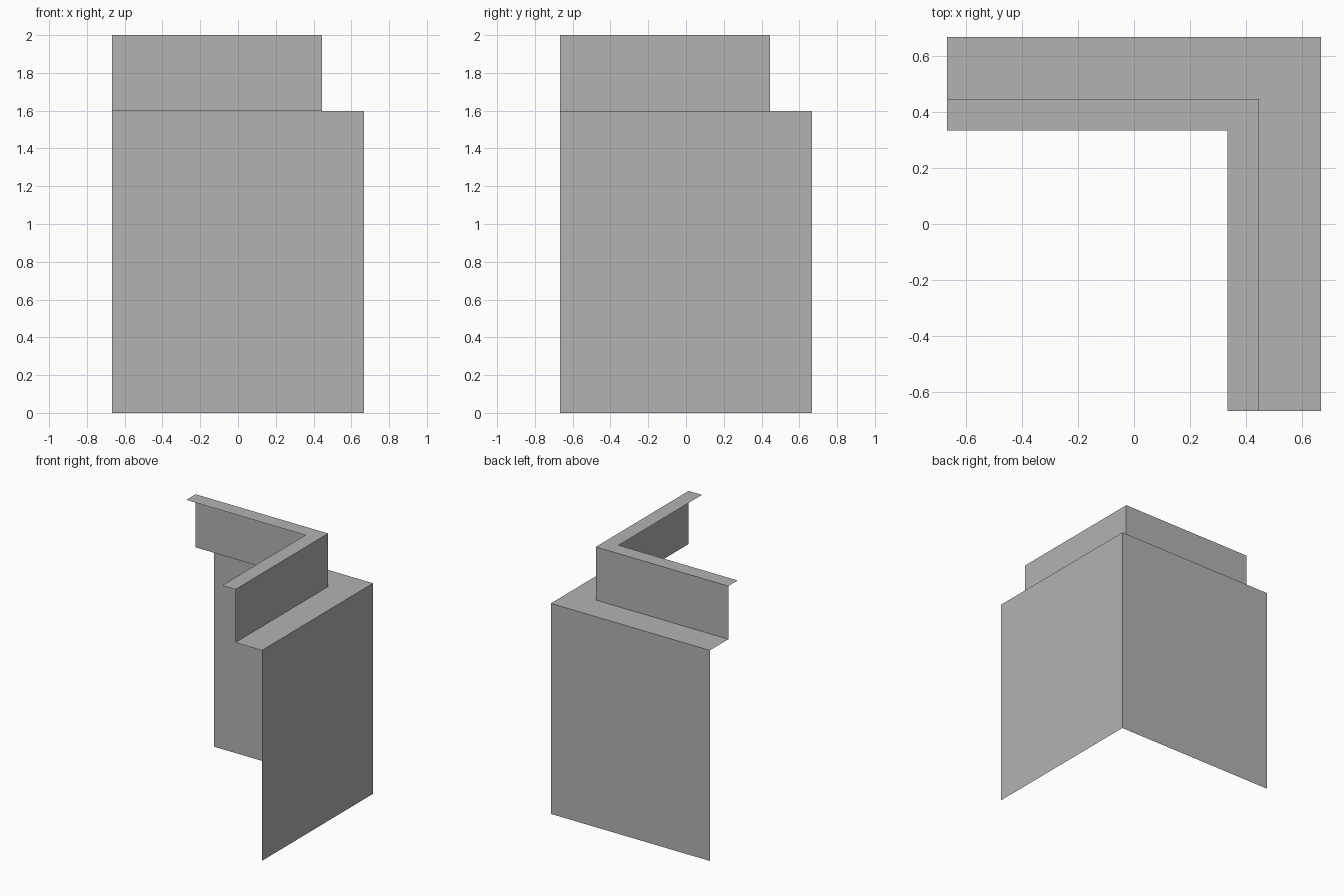
import bpy
import bmesh

cube = bpy.data.objects.get("Cube")
if cube:
    bpy.data.objects.remove(cube, do_unlink=True)

# Plain grey sheet
grey = bpy.data.materials.new("plain grey")
grey.use_nodes = True
colour = (0.45, 0.45, 0.45, 1)
grey.diffuse_color = colour
grey.node_tree.nodes["Principled BSDF"].inputs["Base Color"].default_value = colour

END = -0.667


def corner_strip(name, start, finish):
    """Sweep one profile segment, given as (offset, height), round the mitred corner."""
    bm = bmesh.new()
    rows = []
    for d, z in (start, finish):
        path = ((END, d), (d, d), (d, END))
        rows.append([bm.verts.new((x, y, z)) for x, y in path])
    low, high = rows
    for i in range(2):
        bm.faces.new((low[i + 1], low[i], high[i], high[i + 1]))
    mesh = bpy.data.meshes.new(name)
    bm.to_mesh(mesh)
    bm.free()
    mesh.materials.append(grey)
    obj = bpy.data.objects.new(name, mesh)
    bpy.context.collection.objects.link(obj)


# Stepped profile from the foot of the wall to the top flange
profile = [(0.667, 0), (0.667, 1.597), (0.445, 1.597), (0.445, 2), (0.333, 2)]
names = ["lower_wall", "ledge", "upper_wall", "top_flange"]
for name, start, finish in zip(names, profile, profile[1:]):
    corner_strip(name, start, finish)
